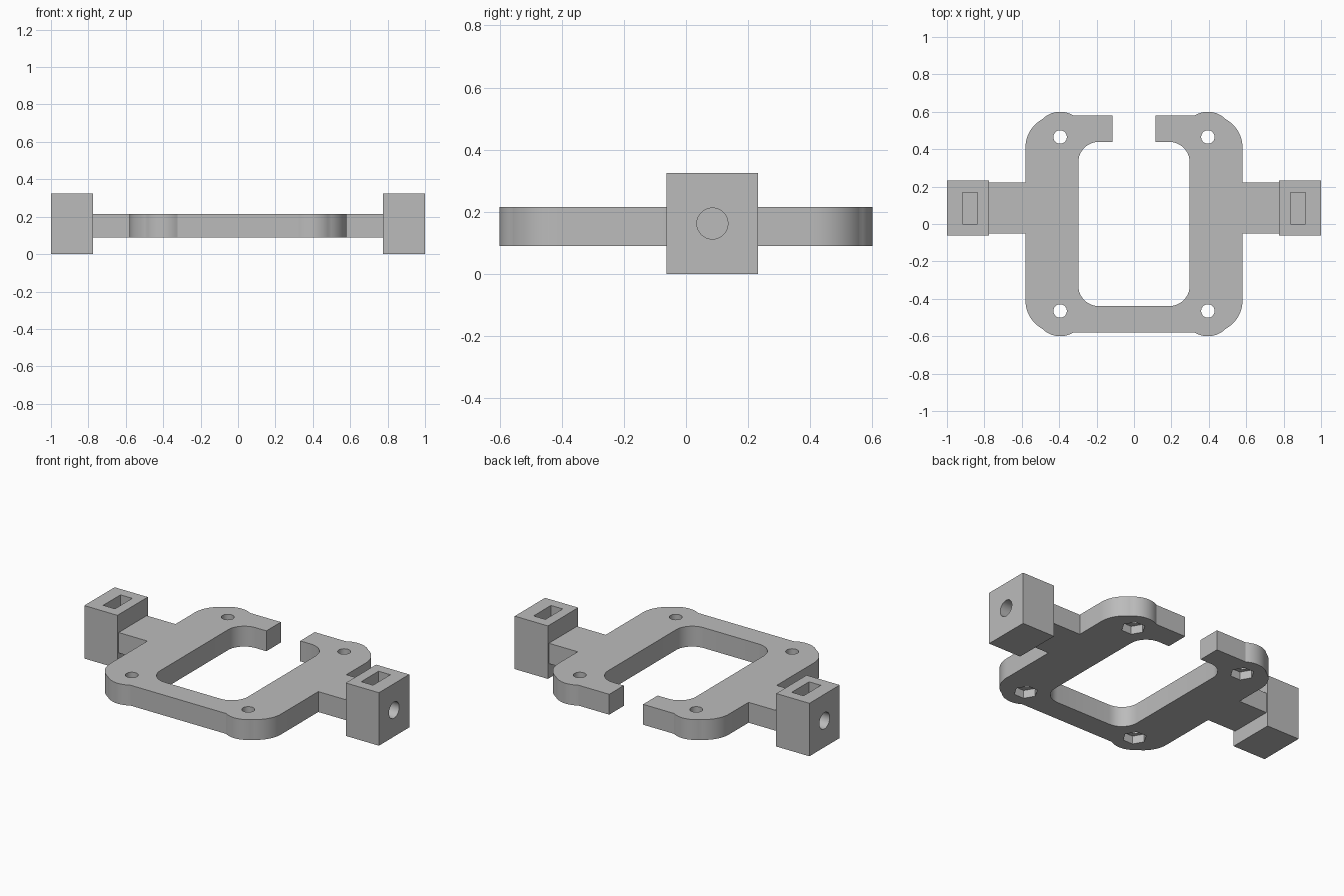
import bpy
import bmesh
from math import sin, cos, radians, pi
from mathutils import Matrix

cube = bpy.data.objects.get("Cube")
if cube:
    bpy.data.objects.remove(cube, do_unlink=True)

grey = bpy.data.materials.new("plain grey")
grey.use_nodes = True
colour = (0.5, 0.5, 0.5, 1)
grey.diffuse_color = colour
grey.node_tree.nodes["Principled BSDF"].inputs["Base Color"].default_value = colour

BOTTOM, TOP = 0.09, 0.215      # plate heights
HOLE_X, HOLE_Y = 0.395, 0.465  # mounting hole positions
MID_Y, MID_Z = 0.085, 0.1625   # clamp block centre


def finish(bm, name):
    bmesh.ops.recalc_face_normals(bm, faces=bm.faces)
    mesh = bpy.data.meshes.new(name)
    bm.to_mesh(mesh)
    bm.free()
    mesh.materials.append(grey)
    obj = bpy.data.objects.new(name, mesh)
    bpy.context.collection.objects.link(obj)
    return obj


def prism(name, points, z0, z1):
    bm = bmesh.new()
    face = bm.faces.new([bm.verts.new((x, y, z0)) for x, y in points])
    new = bmesh.ops.extrude_face_region(bm, geom=[face])["geom"]
    verts = [g for g in new if isinstance(g, bmesh.types.BMVert)]
    bmesh.ops.translate(bm, verts=verts, vec=(0, 0, z1 - z0))
    return finish(bm, name)


def box(name, x0, x1, y0, y1, z0, z1):
    return prism(name, [(x0, y0), (x1, y0), (x1, y1), (x0, y1)], z0, z1)


def arc(cx, cy, r, a0, a1, steps):
    angles = [radians(a0 + (a1 - a0) * i / steps) for i in range(steps + 1)]
    return [(cx + r * cos(a), cy + r * sin(a)) for a in angles]


def ring(cx, cy, r, sides):
    return arc(cx, cy, r, 0, 360, sides)[:-1]


def cut(obj, cutter):
    mod = obj.modifiers.new("cut", "BOOLEAN")
    mod.operation = "DIFFERENCE"
    mod.solver = "EXACT"
    mod.object = cutter
    select(obj)
    bpy.ops.object.modifier_apply(modifier=mod.name)
    bpy.data.objects.remove(cutter, do_unlink=True)


def select(obj):
    bpy.ops.object.select_all(action="DESELECT")
    obj.select_set(True)
    bpy.context.view_layer.objects.active = obj


def smooth(obj):
    select(obj)
    bpy.ops.object.shade_smooth_by_angle(angle=radians(20))


# Frame plate with side arms: rounded corners that swell around each hole
corner = arc(0.41, 0.41, 0.17, 0, 59, 9) + arc(HOLE_X, HOLE_Y, 0.135, 44, 121.6, 12)
arm = [(0.58, -0.05), (0.775, -0.05), (0.775, 0.222), (0.58, 0.222)]
half = [(x, -y) for x, y in reversed(corner)] + arm + corner
outline = half + [(-x, y) for x, y in reversed(half)]
frame = prism("frame_plate", outline, BOTTOM, TOP)

# Central window with rounded corners, and the gap in the back bar
wx, wy, wr = 0.298, 0.439, 0.11
window = []
for sx, sy, start in ((1, 1, 0), (-1, 1, 90), (-1, -1, 180), (1, -1, 270)):
    window += arc(sx * (wx - wr), sy * (wy - wr), wr, start, start + 90, 10)
cut(frame, prism("window_cutter", window, 0, 0.4))
cut(frame, box("gap_cutter", -0.115, 0.115, 0.3, 0.8, 0, 0.4))

# Mounting holes with hexagonal nut pockets underneath
for sx in (-1, 1):
    for sy in (-1, 1):
        x, y = sx * HOLE_X, sy * HOLE_Y
        cut(frame, prism("hole_cutter", ring(x, y, 0.036, 32), 0, 0.4))
        cut(frame, prism("nut_cutter", ring(x, y, 0.068, 6), 0, BOTTOM + 0.05))
smooth(frame)

# Clamp blocks with a nut slot from above and a screw hole from the outside
for side, s in (("left", 1), ("right", -1)):
    x0, x1 = sorted((s * 0.775, s * 1.0))
    block = box(side + "_clamp_block", x0, x1, MID_Y - 0.147, MID_Y + 0.147, 0, 0.325)
    x0, x1 = sorted((s * 0.836, s * 0.916))
    cut(block, box("slot_cutter", x0, x1, MID_Y - 0.084, MID_Y + 0.084, 0.078, 0.5))
    hole = prism("screw_cutter", ring(0, 0, 0.05, 32), -0.2, 0.2)
    hole.data.transform(Matrix.Translation((s * 1.0, MID_Y, MID_Z)) @ Matrix.Rotation(pi / 2, 4, "Y"))
    cut(block, hole)
    smooth(block)
